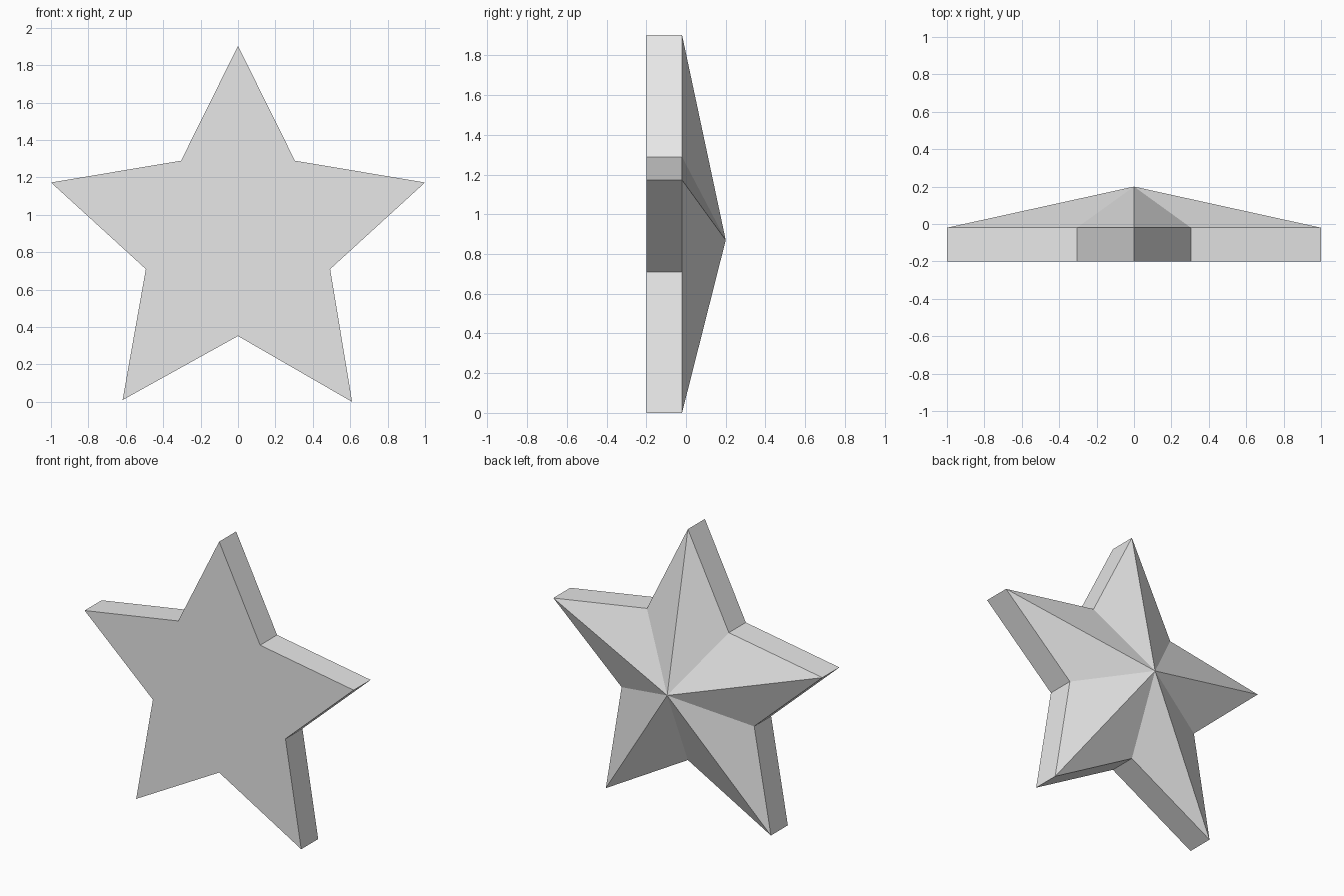
import bpy, bmesh
from math import sin, cos, pi

cube = bpy.data.objects.get("Cube")
if cube:
    bpy.data.objects.remove(cube)

grey = bpy.data.materials.new("light grey")
grey.use_nodes = True
grey.diffuse_color = (0.8, 0.8, 0.8, 1)
grey.node_tree.nodes["Principled BSDF"].inputs["Base Color"].default_value = (0.8, 0.8, 0.8, 1)

# Star outline: tips alternate with notches, clockwise from the top
FRONT, RIM, PEAK = -0.2, -0.02, 0.2
CENTRE = 0.87
NOTCH = 0.518
tips = [(0, 1.903), (1, 1.173), (0.61, 0), (-0.617, 0.01), (-1, 1.173)]
outline = []
for i, tip in enumerate(tips):
    a = (2 * i + 1) * pi / 5
    outline += [tip, (NOTCH * sin(a), CENTRE + NOTCH * cos(a))]

# Flat front, straight rim and faceted back rising to a central peak
bm = bmesh.new()
front = [bm.verts.new((x, FRONT, z)) for x, z in outline]
rim = [bm.verts.new((x, RIM, z)) for x, z in outline]
peak = bm.verts.new((0, PEAK, CENTRE))
bm.faces.new(front)
for i in range(len(outline)):
    j = (i + 1) % len(outline)
    bm.faces.new((front[i], front[j], rim[j], rim[i]))
    bm.faces.new((rim[i], rim[j], peak))
bmesh.ops.recalc_face_normals(bm, faces=bm.faces)

mesh = bpy.data.meshes.new("star")
bm.to_mesh(mesh)
bm.free()
mesh.materials.append(grey)
star = bpy.data.objects.new("star", mesh)
bpy.context.collection.objects.link(star)
